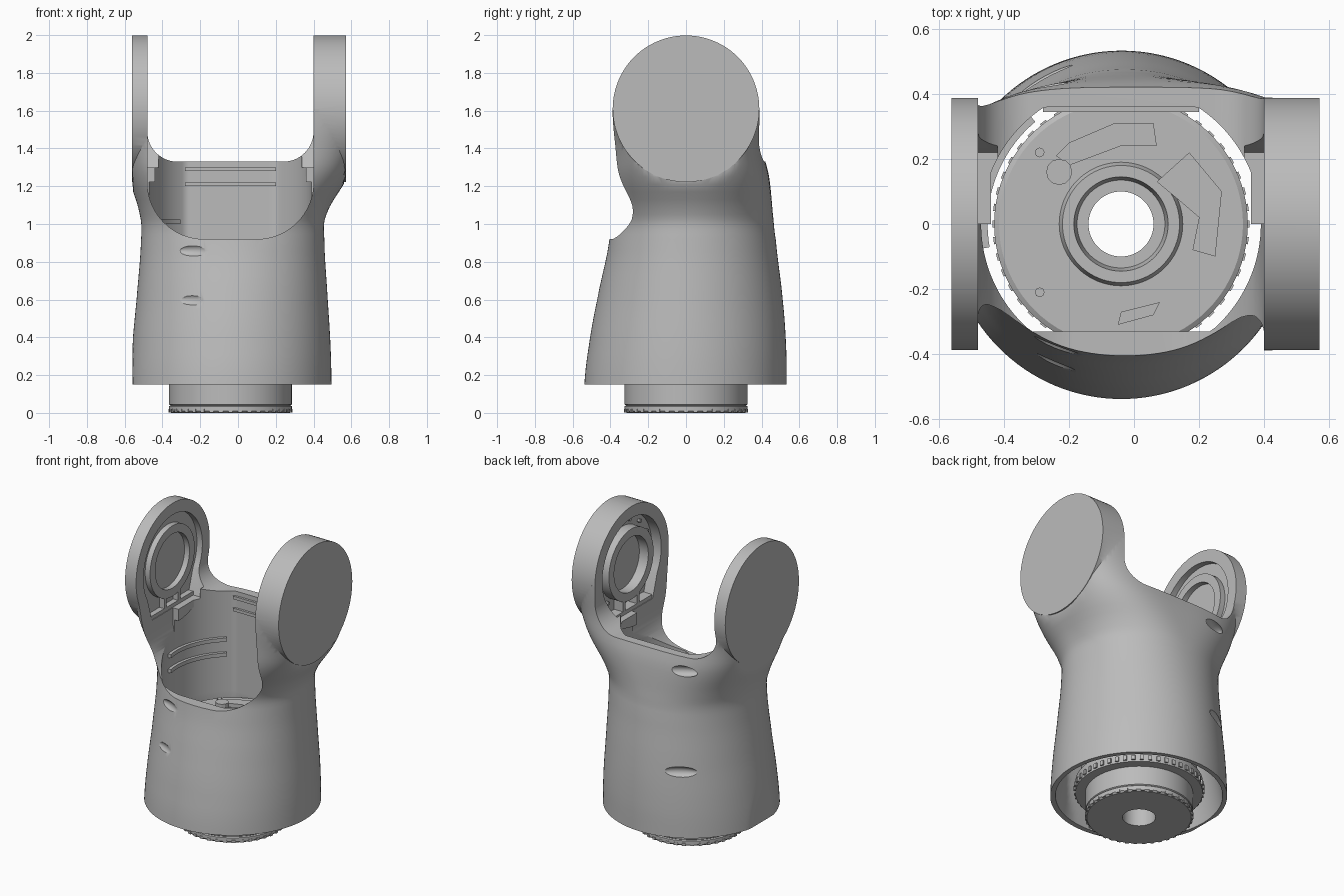
import bpy, bmesh
from math import sin, cos, pi, radians
from mathutils import Matrix, Vector

if "Cube" in bpy.data.objects:
    bpy.data.objects.remove(bpy.data.objects["Cube"], do_unlink=True)

grey = bpy.data.materials.new("satin_grey")
grey.use_nodes = True
grey.diffuse_color = (0.5, 0.5, 0.5, 1)
grey.node_tree.nodes["Principled BSDF"].inputs["Base Color"].default_value = (0.5, 0.5, 0.5, 1)

CX = -0.04      # body axis
ARM_Z = 1.61    # centre of the arm discs
RIGHT, LEFT = -0.48, 0.40   # inner faces of the arms


def finish(name, bm):
    bmesh.ops.recalc_face_normals(bm, faces=bm.faces)
    me = bpy.data.meshes.new(name)
    bm.to_mesh(me)
    bm.free()
    me.materials.append(grey)
    ob = bpy.data.objects.new(name, me)
    bpy.context.collection.objects.link(ob)
    return ob


def activate(ob):
    bpy.ops.object.select_all(action='DESELECT')
    ob.select_set(True)
    bpy.context.view_layer.objects.active = ob


def smooth(ob, angle=32):
    activate(ob)
    bpy.ops.object.shade_smooth_by_angle(angle=radians(angle))


def boolean(ob, tool, operation):
    mod = ob.modifiers.new("bool", 'BOOLEAN')
    mod.operation, mod.object, mod.solver = operation, tool, 'EXACT'
    activate(ob)
    bpy.ops.object.modifier_apply(modifier=mod.name)
    bpy.data.objects.remove(tool, do_unlink=True)


def skin(name, rings, close_rings=False):
    """Quads between closed rings of points."""
    bm = bmesh.new()
    vs = [[bm.verts.new(p) for p in ring] for ring in rings]
    pairs = list(zip(vs, vs[1:])) + ([(vs[-1], vs[0])] if close_rings else [])
    for a, b in pairs:
        for i in range(len(a)):
            j = (i + 1) % len(a)
            bm.faces.new((a[i], a[j], b[j], b[i]))
    if not close_rings:
        bm.faces.new(vs[0])
        bm.faces.new(vs[-1])
    return finish(name, bm)


def prism(name, pts, axis, lo, hi):
    """Extrude a 2D outline along x (y,z), y (x,z) or z (x,y)."""
    put = {'x': lambda p, d: (d, p[0], p[1]), 'y': lambda p, d: (p[0], d, p[1]),
           'z': lambda p, d: (p[0], p[1], d)}[axis]
    return skin(name, [[put(p, d) for p in pts] for d in (lo, hi)])


def lathe(name, profile, centre=(CX, 0, 0), axis='z', segs=80):
    """Revolve a closed (radius, height) outline."""
    rot = Matrix.Rotation(pi / 2, 3, 'Y') if axis == 'x' else Matrix.Identity(3)
    rings = [[rot @ Vector((r * cos(2 * pi * i / segs), r * sin(2 * pi * i / segs), h)) + Vector(centre)
              for i in range(segs)] for r, h in profile]
    ob = skin(name, rings, True)
    smooth(ob)
    return ob


def arc(cx, cy, r, a0, a1, n=24):
    return [(cx + r * cos(radians(a0 + (a1 - a0) * i / n)),
             cy + r * sin(radians(a0 + (a1 - a0) * i / n))) for i in range(n + 1)]


def box(name, lo, hi):
    return prism(name, [(lo[0], lo[1]), (hi[0], lo[1]), (hi[0], hi[1]), (lo[0], hi[1])], 'z', lo[2], hi[2])


# Housing sections: z, x min, x max, front depth, back depth, squareness
ROWS = [(0.15, -0.572, 0.495, 0.538, 0.533, 2), (0.35, -0.56, 0.49, 0.515, 0.53, 2),
        (0.6, -0.537, 0.475, 0.47, 0.512, 2), (0.92, -0.513, 0.457, 0.405, 0.475, 2.1),
        (1.05, -0.52, 0.468, 0.39, 0.46, 2.3), (1.25, -0.58, 0.58, 0.40, 0.44, 3),
        (1.42, -0.62, 0.64, 0.39, 0.40, 4), (ARM_Z, -0.66, 0.68, 0.392, 0.392, 6)]
N = 128


def section(k, t):
    """Catmull-Rom blend between neighbouring rows."""
    p = [ROWS[min(max(k + d, 0), len(ROWS) - 1)] for d in (-1, 0, 1, 2)]
    out = [0.5 * (2 * b + (c - a) * t + (2 * a - 5 * b + 4 * c - d) * t * t + (3 * b - a - 3 * c + d) * t ** 3)
           for a, b, c, d in zip(*p)]
    out[0] = p[1][0] + (p[2][0] - p[1][0]) * t
    return out


def outer(sec):
    z, x0, x1, front, back, n = sec
    mid, half, pts = (x0 + x1) / 2, (x1 - x0) / 2, []
    for i in range(N):
        c, s = cos(2 * pi * i / N), sin(2 * pi * i / N)
        x = mid + half * abs(c) ** (2 / n) * (1 if c > 0 else -1)
        y = abs(s) ** (2 / n) * (back if s > 0 else -front)
        pts.append((min(max(x, -0.558), 0.568), y, z))
    return pts


def inner(z):
    t = min(1, (z - 0.15) / 0.45)
    r = 0.505 - 0.075 * t
    front, back = -0.505 + 0.175 * t, 0.505 - 0.145 * t
    return [(CX + r * cos(2 * pi * i / N), min(max(r * sin(2 * pi * i / N), front), back), z) for i in range(N)]


secs = [section(k, j / 5) for k in range(len(ROWS) - 1) for j in range(5)] + [ROWS[-1]]
housing = skin("fork_housing", [outer(s) for s in secs] + [inner(s[0]) for s in reversed(secs)], True)

# Arm discs joined to the housing
for lo, hi in ((-0.561, -0.44), (0.36, 0.571)):
    boolean(housing, prism("disc", arc(0, ARM_Z, 0.388, 0, 356.25, 95), 'x', lo, hi), 'UNION')

# Slot between the arms: deep U at the front, shallower at the back
for bottom, rad, y0, y1 in ((0.92, 0.30, -1, 0), (1.33, 0.16, -0.002, 1)):
    k = bottom + rad
    outline = arc(RIGHT + rad, k, rad, 180, 270) + arc(LEFT - rad, k, rad, 270, 360) + [(LEFT, 2.2), (RIGHT, 2.2)]
    boolean(housing, prism("slot", outline, 'y', y0, y1), 'DIFFERENCE')

# Round-topped pockets in the inner arm faces
for face, sign, depth in ((RIGHT, -1, 0.04), (LEFT, 1, 0.07)):
    outline = arc(0, ARM_Z, 0.31, -30, 210, 48) + [(-0.22, 1.3), (0.22, 1.3)]
    lo, hi = sorted((face - sign * 0.06, face + sign * depth))
    boolean(housing, prism("pocket", outline, 'x', lo, hi), 'DIFFERENCE')

# Lens-shaped gashes in the outer wall
for x, y, z in ((-0.22, -0.41, 0.86), (-0.23, -0.46, 0.6), (-0.27, 0.43, 1.24), (-0.28, 0.46, 0.58)):
    bm = bmesh.new()
    bmesh.ops.create_uvsphere(bm, u_segments=24, v_segments=12, radius=1)
    turn = Matrix.Rotation(radians(-28 if y < 0 else 30), 4, 'Z')
    bm.transform(Matrix.Translation((x, y, z)) @ turn @ Matrix.Diagonal((0.12, 0.035, 0.035, 1)))
    boolean(housing, finish("gash", bm), 'DIFFERENCE')
smooth(housing, 30)

# Bearing rings and ribs inside each arm pocket
for side, face, sign, depth in (("right", RIGHT, -1, 0.04), ("left", LEFT, 1, 0.07)):
    a, b = sorted((face + sign * 0.004, face + sign * (depth + 0.005)))
    lathe(side + "_bearing_ring", [(0.18, a), (0.235, a), (0.235, b), (0.18, b)], (0, 0, ARM_Z), 'x')
    for i, y in enumerate((-0.085, 0.06)):
        box(f"{side}_rib_{i + 1}", (a, y, 1.29), (b, y + 0.025, 1.43))
    box(side + "_cross_rib", (a, -0.22, 1.3), (b, 0.22, 1.325))

# Screw heads around the left bearing ring
for i in range(14):
    t = 2 * pi * i / 14
    y, z = 0.27 * cos(t), ARM_Z + 0.27 * sin(t)
    prism(f"screw_{i + 1}", arc(y, z, 0.012, 0, 315, 7), 'x', 0.45, 0.475)

# Central hub with bore, stepped neck, flange and floor plate
lathe("hub", [(0.10, 0), (0.315, 0), (0.325, 0.01), (0.325, 0.035), (0.318, 0.04), (0.325, 0.045), (0.325, 0.17),
              (0.385, 0.17), (0.385, 0.25), (0.35, 0.26), (0.35, 0.57), (0.37, 0.58), (0.39, 0.6), (0.39, 0.635),
              (0.375, 0.645), (0.19, 0.645), (0.18, 0.67), (0.145, 0.67), (0.135, 0.625), (0.10, 0.625)])
for r, z0, z1, n in ((0.385, 0.18, 0.21, 48), (0.318, 0.003, 0.02, 40)):
    bm = bmesh.new()
    for i in range(n):
        m = Matrix.Translation((CX, 0, (z0 + z1) / 2)) @ Matrix.Rotation(2 * pi * i / n, 4, 'Z')
        m = m @ Matrix.Translation((r, 0, 0)) @ Matrix.Diagonal((0.02, 0.022, z1 - z0, 1))
        bmesh.ops.create_cube(bm, size=1, matrix=m)
    finish("flange_teeth" if n == 48 else "hub_teeth", bm)

# Raised fittings on the floor plate
FLOOR = 0.64
fittings = {
    "curved_boss": ([(-0.24, 0.21), (-0.2, 0.25), (-0.06, 0.31), (0.06, 0.31), (0.07, 0.24), (-0.04, 0.24), (-0.2, 0.18)], 0.03),
    "angled_boss": ([(0.07, 0.13), (0.17, 0.22), (0.27, 0.1), (0.25, -0.1), (0.18, -0.08), (0.2, 0.02), (0.13, 0.08)], 0.04),
    "front_boss": ([(-0.05, -0.31), (0.06, -0.28), (0.08, -0.24), (-0.04, -0.27)], 0.03),
    "round_peg": (arc(-0.23, 0.16, 0.04, 0, 330, 11), 0.04),
    "back_pin": (arc(-0.29, 0.22, 0.015, 0, 315, 7), 0.025),
    "front_pin": (arc(-0.29, -0.21, 0.015, 0, 315, 7), 0.025)}
for name, (outline, h) in fittings.items():
    prism(name, outline, 'z', FLOOR - 0.01, FLOOR + h)

# Rails on the inside wall and a ledge along the back wall
for i, z in enumerate((0.9, 1.0)):
    band = arc(CX, 0, 0.44, 130, 190) + arc(CX, 0, 0.41, 190, 130)
    smooth(prism(f"inner_rail_{i + 1}", band, 'z', z, z + 0.025))
for i, z in enumerate((1.2, 1.28)):
    box(f"back_ledge_{i + 1}", (-0.28, 0.345, z), (0.2, 0.37, z + 0.02))
